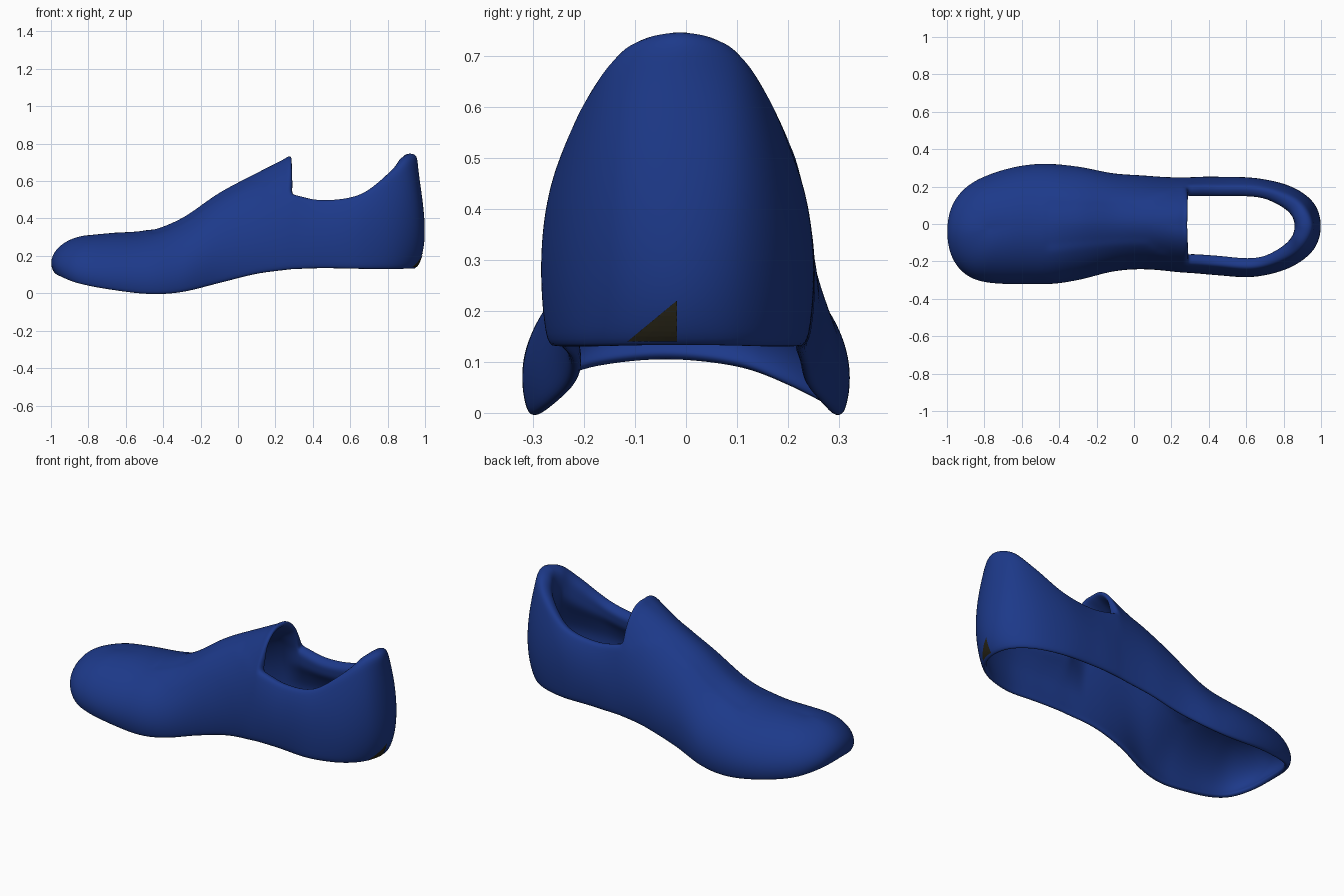
import bpy, bmesh, math
from mathutils import Vector as V

if "Cube" in bpy.data.objects:
    bpy.data.objects.remove(bpy.data.objects["Cube"])

N, K, SUB = 16, 8, 6      # rows over the vamp, rows up to the collar, columns per station

# Each station is a Bezier rib: bottom edge, low control, high control, top edge
FRONT = [
    [(-.975, 0, .10), (-1.05, 0, .19), (-.94, 0, .31), (-.78, 0, .312)],
    [(-.95, .145, .085), (-1.015, .165, .18), (-.90, .10, .315), (-.765, 0, .313)],
    [(-.86, .242, .05), (-.905, .285, .16), (-.81, .185, .325), (-.73, 0, .317)],
    [(-.70, .29, .018), (-.72, .35, .14), (-.69, .21, .33), (-.66, 0, .324)],
    [(-.48, .308, -.008), (-.48, .372, .16), (-.48, .21, .34), (-.48, 0, .340)],
    [(-.30, .29, .002), (-.30, .355, .18), (-.30, .18, .40), (-.30, 0, .41)],
    [(-.10, .245, .05), (-.10, .31, .27), (-.10, .17, .54), (-.10, 0, .545)],
    [(.10, .235, .10), (.10, .295, .33), (.10, .17, .65), (.10, 0, .651)],
    [(.285, .243, .125), (.285, .295, .38), (.285, .18, .772), (.275, 0, .738)],
]
REAR = [
    [(.45, .25, .13), (.45, .28, .27), (.45, .26, .42), (.45, .21, .508)],
    [(.65, .25, .127), (.65, .275, .27), (.65, .27, .44), (.65, .212, .538)],
    [(.82, .20, .125), (.85, .23, .29), (.84, .22, .48), (.81, .17, .652)],
    [(.92, .112, .125), (1.00, .13, .29), (.95, .13, .56), (.905, .105, .735)],
    [(.95, 0, .125), (1.06, 0, .27), (.955, 0, .60), (.958, 0, .752)],
]
# Sideways bend of the centre line: (x, y offset)
BEND = [(-1.1, -.045), (-.97, -.04), (-.5, 0), (0, .01), (.3, -.006), (.65, -.018), (1.1, -.01)]


def to_vec(stations):
    return [[V(p) for p in s] for s in stations]


def mirrored(s):
    return [V((p.x, -p.y, p.z)) for p in s]


def extrapolated(a, b):
    return [2 * p - q for p, q in zip(a, b)]


def bezier(c, t):
    u = 1 - t
    return c[0] * u**3 + c[1] * 3 * u * u * t + c[2] * 3 * u * t * t + c[3] * t**3


def lower_part(c, s):
    """First part of a Bezier, up to parameter s."""
    a, b, d = (c[i].lerp(c[i + 1], s) for i in range(3))
    e, f = a.lerp(b, s), b.lerp(d, s)
    return [c[0], a, e, e.lerp(f, s)]


def smooth_columns(st, before, after):
    """Catmull-Rom interpolation between the stations."""
    p = [before] + st + [after]
    out = []
    for i in range(1, len(p) - 2):
        for k in range(SUB):
            t = k / SUB
            out.append([(2 * b + (c - a) * t + (2 * a - 5 * b + 4 * c - d) * t * t
                         + (3 * b - a - 3 * c + d) * t**3) / 2
                        for a, b, c, d in zip(p[i - 1], p[i], p[i + 1], p[i + 2])])
    return out + [st[-1]]


def clamp(t):
    return min(1, max(0, t))


def bend(x):
    for (x0, y0), (x1, y1) in zip(BEND, BEND[1:]):
        if x <= x1:
            t = (x - x0) / (x1 - x0)
            return y0 + (y1 - y0) * t * t * (3 - 2 * t)
    return 0


def material(name, colour):
    m = bpy.data.materials.new(name)
    m.diffuse_color = (*colour, 1)
    m.use_nodes = True
    m.node_tree.nodes["Principled BSDF"].inputs["Base Color"].default_value = m.diffuse_color
    return m


blue = material("blue_fabric", (.012, .041, .252))
dark = material("dark_olive", (.022, .019, .009))

# Upper: vamp columns from toe to tongue, then quarter columns round the heel
front, rear = to_vec(FRONT), to_vec(REAR)
rear.insert(0, lower_part(front[-1], K / N))
vamp = smooth_columns(front, mirrored(front[1]), extrapolated(front[-1], front[-2]))
quarter = smooth_columns(rear, extrapolated(rear[0], rear[1]), mirrored(rear[-2]))

bm = bmesh.new()
pad = bm.verts.layers.deform.verify()


def add_strip(columns, rows, side, is_rear):
    grid = []
    for c in columns:
        line = []
        for j in range(rows + 1):
            p = bezier(c, j / rows)
            # recessed tongue panel along the top of the vamp
            if not is_rear and -.47 < p.x < .27:
                if j >= 13 - 4 * clamp((p.x - .05) / .15):
                    p.z -= .007
            v = bm.verts.new((p.x, side * p.y + bend(p.x), p.z))
            # padded collar: thickest just below its rim, more so at the heel
            r = clamp(j / K)
            bulge = clamp((r - .35) / .4) - .4 * clamp((r - .8) / .2)
            fade = clamp((p.x - .17) / .12) * clamp(1 - (j - K) / 3)
            heel = clamp((p.x - .7) / .2)
            v[pad][0] = .22 + (.45 + .3 * heel) * bulge * fade
            line.append(v)
        grid.append(line)
    for a, b in zip(grid, grid[1:]):
        for j in range(rows):
            f = [a[j], b[j], b[j + 1], a[j + 1]]
            bm.faces.new(f if side < 0 else f[::-1])


for side in (-1, 1):
    add_strip(vamp, N, side, False)
    add_strip(quarter, K, side, True)
bmesh.ops.remove_doubles(bm, verts=bm.verts, dist=.0008)
for f in bm.faces:
    f.smooth = True
me = bpy.data.meshes.new("shoe_upper")
bm.to_mesh(me)
bm.free()
me.materials.append(blue)
upper = bpy.data.objects.new("shoe_upper", me)
bpy.context.collection.objects.link(upper)
upper.vertex_groups.new(name="padding")
sol = upper.modifiers.new("thickness", 'SOLIDIFY')
sol.thickness, sol.offset, sol.vertex_group = .12, -1, "padding"
sub = upper.modifiers.new("rounding", 'SUBSURF')
sub.levels = sub.render_levels = 2

# Heel patch: thin triangle laid on the back of the heel
bpy.context.view_layer.update()
shell = upper.evaluated_get(bpy.context.evaluated_depsgraph_get())


def heel_x(y, z):
    hit, loc, _, _ = shell.ray_cast(V((2, y, z)), V((-1, 0, 0)))
    return (loc.x if hit and loc.x > .8 else .95) + .003


bm = bmesh.new()
n, grid = 8, []
for i in range(n + 1):
    row = []
    for j in range(i + 1):
        y, z = -.115 + .097 * i / n, .14 + .08 * j / n
        row.append(bm.verts.new((heel_x(y, z), y, z)))
    grid.append(row)
for i in range(n):
    for j in range(i + 1):
        bm.faces.new((grid[i][j], grid[i + 1][j], grid[i + 1][j + 1]))
        if j < i:
            bm.faces.new((grid[i][j], grid[i + 1][j + 1], grid[i][j + 1]))
me = bpy.data.meshes.new("heel_patch")
bm.to_mesh(me)
bm.free()
me.materials.append(dark)
bpy.context.collection.objects.link(bpy.data.objects.new("heel_patch", me))
